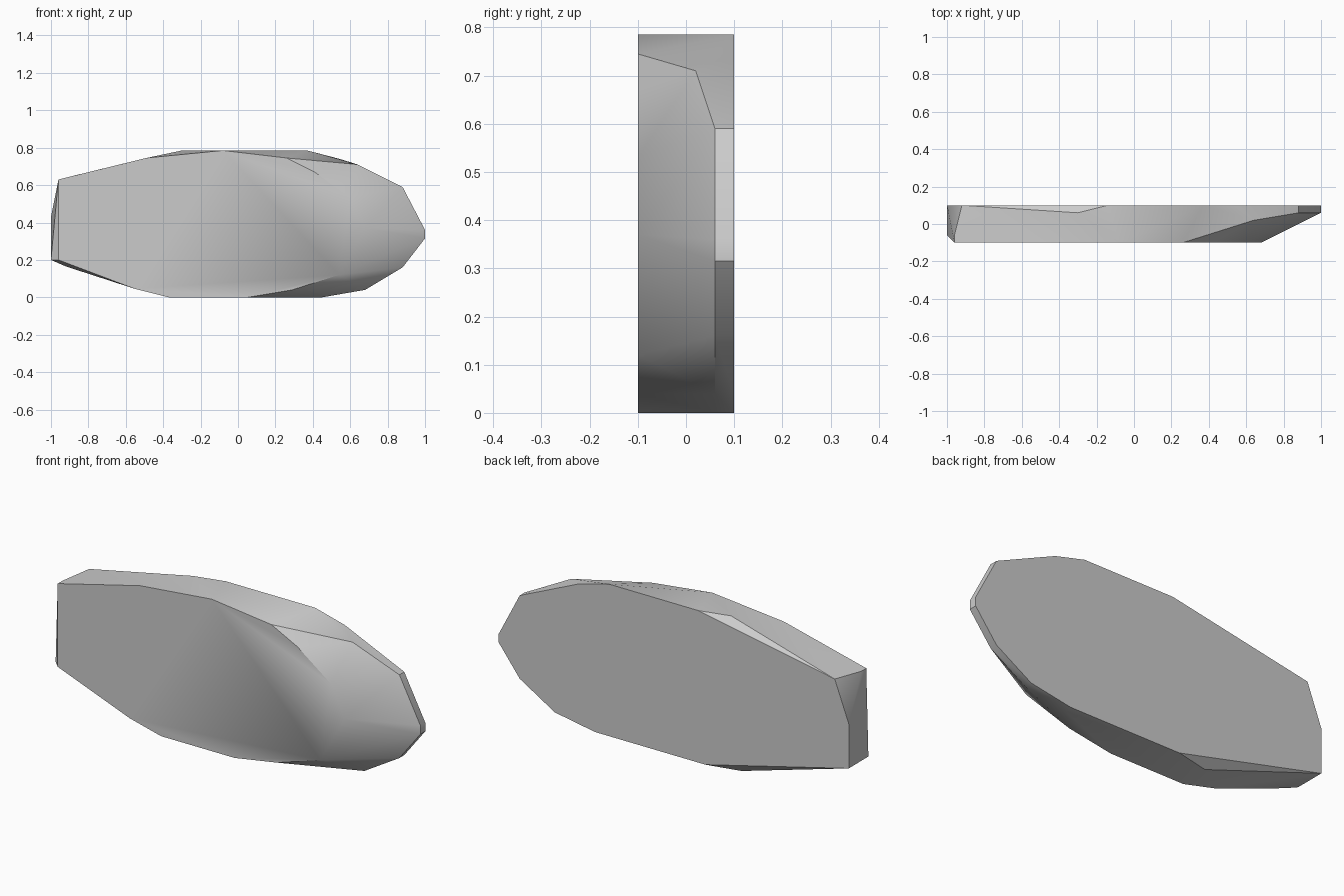
import bpy
import bmesh
import math

cube = bpy.data.objects.get("Cube")
if cube:
    bpy.data.objects.remove(cube, do_unlink=True)

# Plain grey stone
grey = bpy.data.materials.new("stone_grey")
grey.use_nodes = True
colour = (0.6, 0.6, 0.6, 1.0)
grey.diffuse_color = colour
bsdf = next(n for n in grey.node_tree.nodes if n.type == 'BSDF_PRINCIPLED')
bsdf.inputs["Base Color"].default_value = colour

# Outlines (x, z) of the flat front and the wider flat back
front = [(-.96, .2), (-.96, .63), (-.49, .745), (-.08, .785), (.26, .745),
         (.41, .67), (.6, .53), (.68, .37), (.54, .12), (.29, .04),
         (.05, 0), (-.37, 0), (-.55, .045)]
back = [(-1, .2), (-1, .43), (-.92, .64), (-.14, .785), (.37, .785),
        (.54, .741), (.88, .59), (1, .36), (1, .315), (.88, .16),
        (.68, .04), (.45, 0), (-.18, 0)]
# Rim of the short wall behind the bevel, and the chipped corners
rim = back[6:12] + [(-.3, .785), (-.36, 0)]
chips = [(-.96, -.06, .63), (-1, -.06, .2), (-.92, -.06, .165), (.64, .02, .71)]

points = [(x, y, z) for y, ring in ((-.1, front), (.1, back), (.06, rim))
          for x, z in ring] + chips

# Skin the outlines into one faceted slab
bm = bmesh.new()
for p in points:
    bm.verts.new(p)
bmesh.ops.convex_hull(bm, input=bm.verts[:])
loose = [v for v in bm.verts if not v.link_faces]
bmesh.ops.delete(bm, geom=loose, context='VERTS')
bmesh.ops.dissolve_limit(bm, angle_limit=math.radians(1),
                         verts=bm.verts[:], edges=bm.edges[:])
bmesh.ops.recalc_face_normals(bm, faces=bm.faces[:])

mesh = bpy.data.meshes.new("stone_slab")
bm.to_mesh(mesh)
bm.free()
mesh.materials.append(grey)
slab = bpy.data.objects.new("stone_slab", mesh)
bpy.context.collection.objects.link(slab)

# Soft facets, crisp rim
for o in bpy.context.selected_objects:
    o.select_set(False)
slab.select_set(True)
bpy.context.view_layer.objects.active = slab
bpy.ops.object.shade_smooth_by_angle(angle=math.radians(30))
